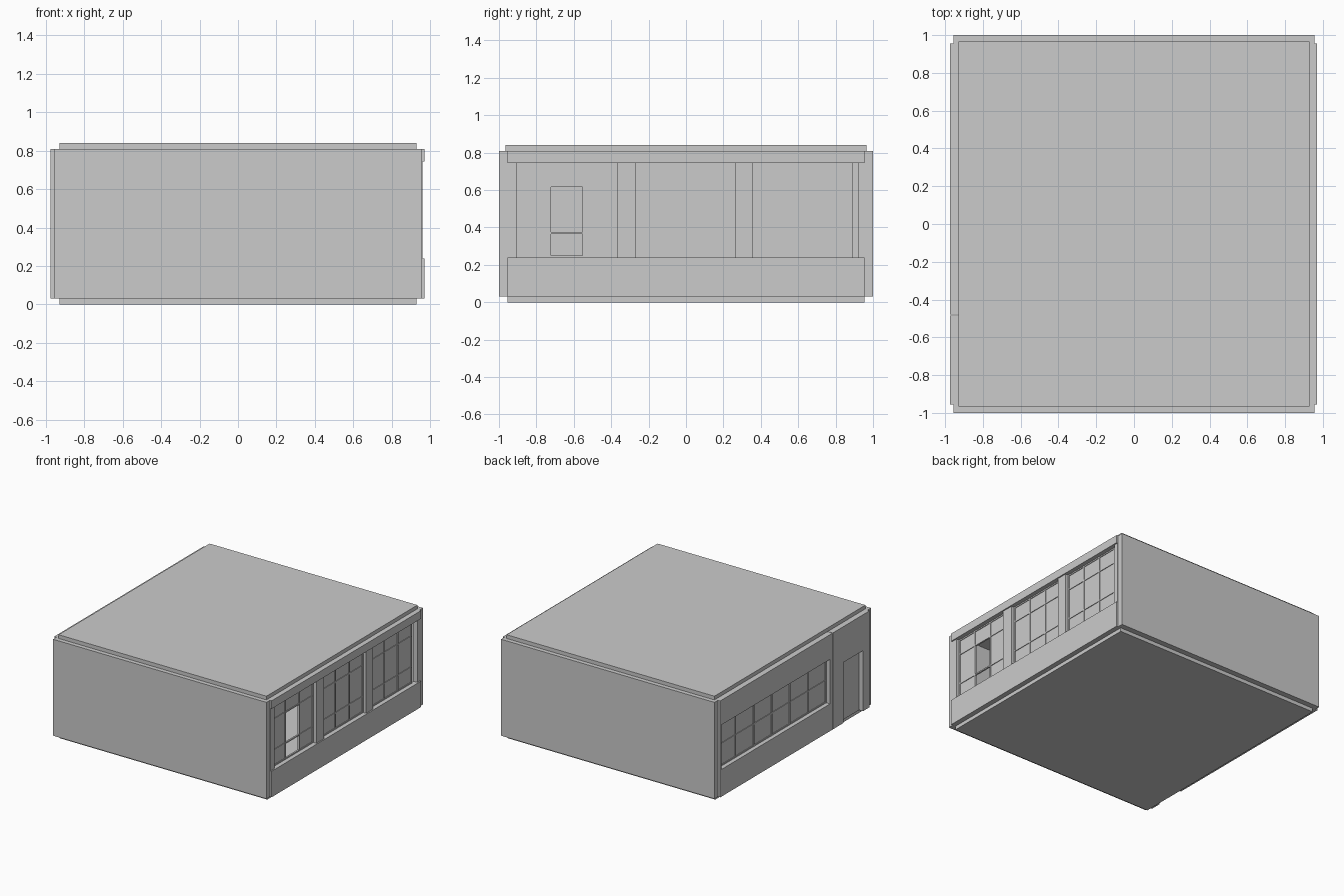
import bpy

if "Cube" in bpy.data.objects:
    bpy.data.objects.remove(bpy.data.objects["Cube"])

# One plain grey for the whole building
grey = bpy.data.materials.new("plain grey")
grey.diffuse_color = (0.6, 0.6, 0.6, 1)
grey.use_nodes = True
grey.node_tree.nodes["Principled BSDF"].inputs["Base Color"].default_value = grey.diffuse_color


def boxes(name, spans):
    """One object made of axis-aligned boxes (x0, x1, y0, y1, z0, z1)."""
    verts, faces = [], []
    for x0, x1, y0, y1, z0, z1 in spans:
        n = len(verts)
        verts += [(x, y, z) for z in (z0, z1)
                  for x, y in ((x0, y0), (x1, y0), (x1, y1), (x0, y1))]
        faces += [[n + i for i in f] for f in
                  ((3, 2, 1, 0), (4, 5, 6, 7), (0, 1, 5, 4),
                   (1, 2, 6, 5), (2, 3, 7, 6), (3, 0, 4, 7))]
    mesh = bpy.data.meshes.new(name)
    mesh.from_pydata(verts, [], faces)
    mesh.materials.append(grey)
    obj = bpy.data.objects.new(name, mesh)
    bpy.context.collection.objects.link(obj)
    return obj


def window(name, side, x_in, y0, y1, rows, columns, skip=()):
    """Thin panes with slim bars between them; skip lists open (column, row)."""
    def span(depth_in, depth_out):
        a, b = side * (x_in + depth_in), side * (x_in + depth_out)
        return min(a, b), max(a, b)

    step = (y1 - y0) / columns
    glass = [span(0.002, 0.008) + (y0 + c * step, y0 + (c + 1) * step,
                                   rows[r], rows[r + 1])
             for c in range(columns) for r in range(len(rows) - 1)
             if (c, r) not in skip]
    bar = 0.005
    bars = []
    for c in range(columns + 1):
        y = min(max(y0 + c * step, y0 + bar), y1 - bar)
        bars.append(span(0, 0.014) + (y - bar, y + bar, rows[0], rows[-1]))
    for z in rows:
        z = min(max(z, rows[0] + bar), rows[-1] - bar)
        bars.append(span(0, 0.013) + (y0, y1, z - bar, z + bar))
    boxes(name + " panes", glass)
    boxes(name + " bars", bars)


# Floor and roof slabs
boxes("floor slab", [(-0.93, 0.93, -0.955, 0.955, 0, 0.035)])
boxes("roof slab", [(-0.93, 0.93, -0.965, 0.965, 0.805, 0.84)])

# Closed front and back walls
for name, s in (("front wall", -1), ("back wall", 1)):
    ya, yb = sorted((s * 0.955, s * 1.0))
    boxes(name, [(-0.955, 0.955, ya, yb, 0.03, 0.81)])

# Right wall: parapet, header and the posts between three windows
boxes("right parapet", [(0.925, 0.97, -0.955, 0.955, 0.03, 0.24)])
boxes("right header", [(0.925, 0.97, -0.955, 0.955, 0.745, 0.81)])
boxes("right posts", [(0.925, 0.96, a, b, 0.24, 0.745) for a, b in
                      ((-0.955, -0.905), (-0.37, -0.27),
                       (0.265, 0.355), (0.92, 0.955))])
for i, y in enumerate((-0.905, -0.27, 0.355)):
    window("right window %d" % (i + 1), 1, 0.922, y, y + 0.535,
           (0.24, 0.37, 0.62, 0.745), 3,
           ((1, 0), (1, 1)) if i == 0 else ())

# Left wall: long window panel and door panel
X0, X1 = -0.975, -0.925
boxes("left window wall", [(X0, X1, -0.48, 0.955, 0.03, 0.25),
                           (X0, X1, -0.48, 0.955, 0.61, 0.81),
                           (X0, X1, -0.48, -0.45, 0.25, 0.61),
                           (X0, X1, 0.94, 0.955, 0.25, 0.61)])
window("left window", -1, 0.928, -0.45, 0.94, (0.25, 0.43, 0.61), 6)
boxes("left door wall", [(X0, X1, -0.62, -0.484, 0.03, 0.81),
                         (X0, X1, -0.955, -0.87, 0.03, 0.81),
                         (X0, X1, -0.87, -0.62, 0.52, 0.81)])
boxes("door", [(-0.94, -0.928, -0.87, -0.62, 0.03, 0.52)])
